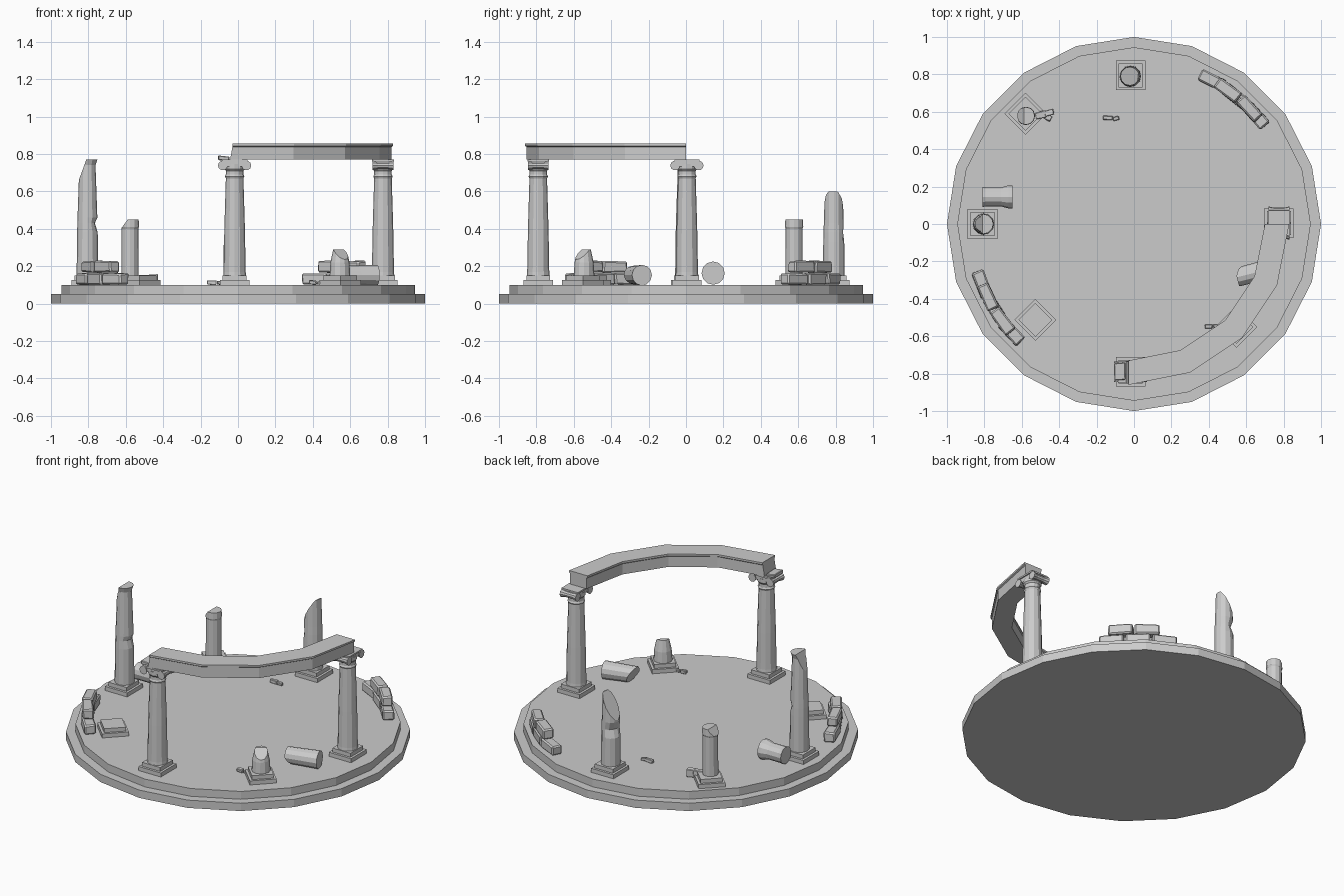
import bpy, bmesh, math, random
from mathutils import Vector, Matrix

if "Cube" in bpy.data.objects:
    bpy.data.objects.remove(bpy.data.objects["Cube"])

random.seed(4)
SIDES = 12


def finish(bm, name, loc=(0, 0, 0), rot=(0, 0, 0)):
    bmesh.ops.recalc_face_normals(bm, faces=bm.faces)
    me = bpy.data.meshes.new(name)
    bm.to_mesh(me)
    bm.free()
    ob = bpy.data.objects.new(name, me)
    ob.location, ob.rotation_euler = loc, rot
    bpy.context.collection.objects.link(ob)
    return ob


def lathe(name, profile, loc=(0, 0, 0), rot=(0, 0, 0), n=SIDES, cuts=(), dents=()):
    """Turned solid from (radius, z) points; cuts are (point, normal) breaks,
    dents are (z, angle, depth) chips in the surface."""
    bm = bmesh.new()
    rings = [[bm.verts.new((r * math.cos(2 * math.pi * i / n), r * math.sin(2 * math.pi * i / n), z))
              for i in range(n)] for r, z in profile]
    for a, b in zip(rings, rings[1:]):
        for i in range(n):
            j = (i + 1) % n
            bm.faces.new((a[i], a[j], b[j], b[i]))
    bm.faces.new(rings[0][::-1])
    bm.faces.new(rings[-1])
    for z, ang, depth in dents:
        d = Vector((math.cos(ang), math.sin(ang), 0))
        for v in bm.verts:
            side = Vector((v.co.x, v.co.y, 0)).normalized().dot(d)
            if abs(v.co.z - z) < 1e-4 and side > 0.4:
                v.co -= d * depth * side
    for co, no in cuts:
        bmesh.ops.bisect_plane(bm, geom=bm.verts[:] + bm.edges[:] + bm.faces[:],
                               plane_co=co, plane_no=no, clear_outer=True)
        bmesh.ops.holes_fill(bm, edges=[e for e in bm.edges if e.is_boundary])
    return finish(bm, name, loc, rot)


def box(name, size, loc, rot=(0, 0, 0), bevel=0, jitter=0):
    bm = bmesh.new()
    bmesh.ops.create_cube(bm, size=1, matrix=Matrix.Diagonal((*size, 1)))
    for v in bm.verts:
        v.co += Vector([random.uniform(-jitter, jitter) for _ in range(3)])
    if bevel:
        bmesh.ops.bevel(bm, geom=bm.edges[:], offset=bevel, segments=1, affect='EDGES')
    return finish(bm, name, loc, rot)


def plinth(name, x, y, turn=0):
    box(name + "_lower", (0.158, 0.158, 0.026), (x, y, 0.113), (0, 0, turn))
    box(name + "_upper", (0.128, 0.128, 0.026), (x, y, 0.138), (0, 0, turn))


def scroll_capital(name, x, y, turn):
    """Two scroll rolls with a slab on top; roll axes point along the radius."""
    c = Matrix.Rotation(turn, 3, 'Z')
    for s in (-1, 1):
        p = c @ Vector((0.063 * s, 0.056, 0)) + Vector((x, y, 0.738))
        lathe(name + "_scroll", [(0.026, 0), (0.019, 0.03), (0.019, 0.082), (0.026, 0.112)],
              p, (math.pi / 2, 0, turn), 10)
    box(name + "_neck", (0.12, 0.1, 0.03), (x, y, 0.748), (0, 0, turn))
    box(name + "_slab", (0.135, 0.116, 0.01), (x, y, 0.765), (0, 0, turn))


# stepped round floor
lathe("floor_lower_step", [(1, 0), (1, 0.05)], n=20)
lathe("floor_upper_step", [(0.945, 0.05), (0.945, 0.10)], n=20)

# two whole columns
full = [(0.061, 0.15), (0.059, 0.17), (0.055, 0.4), (0.047, 0.67),
        (0.052, 0.68), (0.047, 0.69), (0.047, 0.71), (0.055, 0.72), (0.055, 0.745)]
for name, x, y, turn in (("front_column", -0.018, -0.79, 0),
                         ("right_column", 0.775, 0.005, math.pi / 2)):
    plinth(name + "_plinth", x, y)
    lathe(name, full, (x, y, 0))
    scroll_capital(name + "_capital", x, y, turn)
box("broken_beam_end", (0.06, 0.09, 0.022), (-0.075, -0.79, 0.778), (0, 0.1, 0.05), 0.004, 0.004)

# curved beam joining them
bm = bmesh.new()
section = [(0.735, 0.77), (0.852, 0.77), (0.852, 0.838), (0.86, 0.843), (0.86, 0.855), (0.73, 0.855), (0.73, 0.843),
           (0.735, 0.838)]
rings = []
for k in range(5):
    a = math.radians(-90 + 22.5 * k)
    rings.append([bm.verts.new((r * math.cos(a) - 0.03, r * math.sin(a), z)) for r, z in section])
for v, (r, z) in zip(rings[0], section):
    v.co.x -= 0.012 if z < 0.8 else 0
for a, b in zip(rings, rings[1:]):
    for i in range(8):
        j = (i + 1) % 8
        bm.faces.new((a[i], a[j], b[j], b[i]))
bm.faces.new(rings[0])
bm.faces.new(rings[-1][::-1])
finish(bm, "curved_beam")

# broken columns
D = math.pi / 4
plinth("left_plinth", -0.81, 0)
lathe("left_broken_column",
      [(0.058, 0.15), (0.055, 0.38), (0.054, 0.43), (0.053, 0.46), (0.046, 0.66), (0.043, 0.74), (0.053, 0.77)],
      (-0.805, 0, 0), cuts=[((-0.046, 0, 0.66), (-0.11, 0, 0.04))], dents=[(0.43, 0, 0.014)])
plinth("back_plinth", -0.018, 0.795)
lathe("back_broken_column", [(0.058, 0.15), (0.056, 0.33), (0.055, 0.38), (0.053, 0.43), (0.048, 0.60)],
      (-0.02, 0.79, 0), cuts=[((0, 0, 0.53), (-0.85, 0.1, 0.5))], dents=[(0.38, 2.6, 0.02)])
plinth("back_left_plinth", -0.58, 0.59, D)
lathe("back_left_broken_column", [(0.046, 0.15), (0.045, 0.40), (0.049, 0.41), (0.047, 0.45)],
      (-0.578, 0.578, 0), cuts=[((-0.015, 0, 0.445), (-0.75, 0, 0.55))])
plinth("front_right_plinth", 0.547, -0.55, D)
lathe("front_right_column_stump", [(0.055, 0.15), (0.051, 0.22), (0.036, 0.29)],
      (0.545, -0.545, 0), cuts=[((0, 0, 0.28), (0.45, -0.6, 0.8))])
plinth("front_left_plinth", -0.527, -0.513, D)

# fallen drums
lathe("right_fallen_drum", [(0.05, 0), (0.052, 0.1), (0.055, 0.2)], (0.55, -0.285, 0.152),
      (0, math.pi / 2, 0.25), cuts=[((0, 0, 0.02), (0.4, 0.3, -0.85))])
lathe("left_fallen_drum", [(0.054, 0), (0.051, 0.02), (0.051, 0.1), (0.062, 0.14), (0.062, 0.16)],
      (-0.81, 0.145, 0.163), (0, math.pi / 2, 0))

# low curved walls of loose blocks, three below and two above
for name, mid, shift in (("front_left_wall", 211.5, 0), ("back_right_wall", 51.5, -1.5)):
    for row, z in ((((-9.9, 0, 9.9)), 0.131), ((-5 + shift, 5 + shift), 0.197)):
        for off in row:
            a = math.radians(mid + off)
            box(name + "_block", (0.145, 0.066, 0.062), (0.873 * math.cos(a), 0.873 * math.sin(a), z),
                (0, 0, a + math.pi / 2 + random.uniform(-0.05, 0.05)), 0.008, 0.003)

# small rubble
for x, y, z, s, turn in ((-0.14, 0.567, 0.112, (0.05, 0.022, 0.022), 0), (-0.095, 0.565, 0.11, (0.03, 0.018, 0.018), 0.2),
                         (0.40, -0.548, 0.112, (0.04, 0.022, 0.022), 0), (0.435, -0.546, 0.109, (0.025, 0.016, 0.016), 0),
                         (-0.50, 0.583, 0.135, (0.06, 0.035, 0.035), 0.2), (-0.455, 0.595, 0.13, (0.05, 0.028, 0.05), 0.3),
                         (-0.46, 0.57, 0.12, (0.04, 0.03, 0.035), -0.5)):
    box("rubble", s, (x, y, z), (0, 0, turn), 0.003, 0.003)
